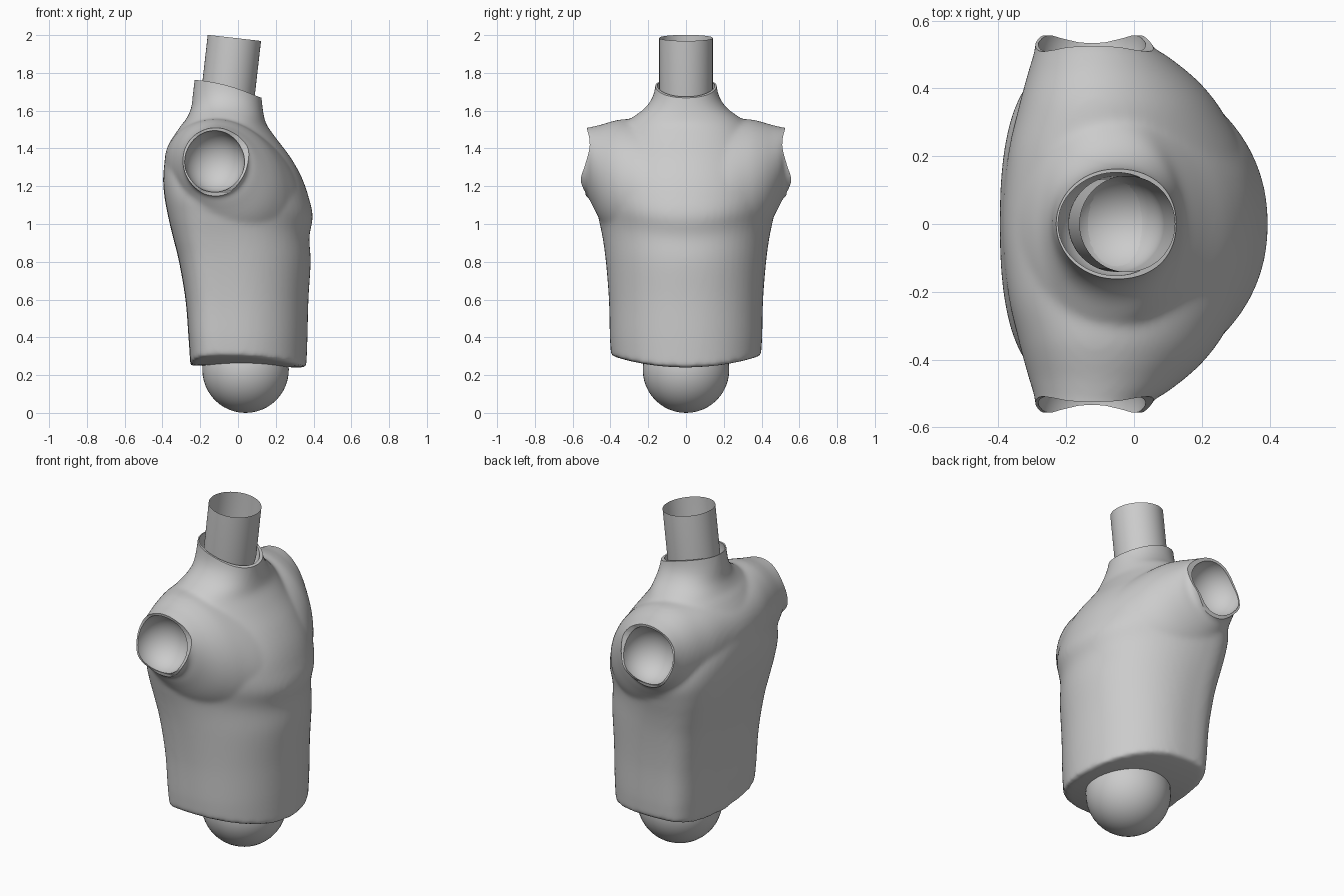
import bpy, bmesh, math
from mathutils import Vector, Matrix

cube = bpy.data.objects.get("Cube")
if cube:
    bpy.data.objects.remove(cube, do_unlink=True)

grey = bpy.data.materials.new("plain_grey")
grey.use_nodes = True
COLOUR = (0.6, 0.6, 0.6, 1)
grey.diffuse_color = COLOUR
grey.node_tree.nodes["Principled BSDF"].inputs["Base Color"].default_value = COLOUR


def make(name, bm, helper=False):
    bmesh.ops.recalc_face_normals(bm, faces=bm.faces)
    mesh = bpy.data.meshes.new(name)
    bm.to_mesh(mesh)
    bm.free()
    mesh.materials.append(grey)
    ob = bpy.data.objects.new(name, mesh)
    bpy.context.collection.objects.link(ob)
    if helper:
        ob.hide_render = True
        ob.hide_set(True)
    return ob


def smooth(ob, angle):
    bpy.ops.object.select_all(action="DESELECT")
    ob.select_set(True)
    bpy.context.view_layer.objects.active = ob
    bpy.ops.object.shade_smooth_by_angle(angle=math.radians(angle))


def spline(rows, steps):
    """Catmull-Rom interpolation of a list of tuples."""
    out = []
    for i in range(len(rows) - 1):
        a, b, c, d = (Vector(rows[min(max(i + k, 0), len(rows) - 1)]) for k in (-1, 0, 1, 2))
        for s in range(steps):
            t = s / steps
            out.append(b + (c - a) * (t / 2) + (a * 2 - b * 5 + c * 4 - d) * (t * t / 2)
                       + (b * 3 - a - c * 3 + d) * (t ** 3 / 2))
    return out + [Vector(rows[-1])]


def skin(bm, rings, cap=True):
    """Bridge rings of points; caps are strips joining mirrored points."""
    loops = [[bm.verts.new(p) for p in ring] for ring in rings]
    n = len(loops[0])
    for a, b in zip(loops, loops[1:]):
        for i in range(n):
            j = (i + 1) % n
            bm.faces.new((a[i], a[j], b[j], b[i]))
    if cap:
        for lp in (loops[0], loops[-1]):
            h = n // 2
            for i in range(-h // 2, h // 2):
                quad = [lp[i % n], lp[(i + 1) % n], lp[(h - i - 1) % n], lp[(h - i) % n]]
                quad = list(dict.fromkeys(quad))
                if len(quad) > 2:
                    bm.faces.new(quad)


def power(v, n):
    return math.copysign(abs(v) ** (2 / n), v)


SIDES = 64
ANGLES = [math.tau * i / SIDES for i in range(SIDES)]

# Torso sections: height, back, front, widest x, half width, back squareness
SECTIONS = [
    (.25, -.252, .362, -.02, .397, 4), (.4, -.262, .368, -.02, .403, 4),
    (.6, -.278, .373, -.03, .408, 3.9), (.8, -.312, .385, -.06, .424, 3.6),
    (.93, -.344, .378, -.09, .442, 3.4), (1.04, -.37, .396, -.11, .465, 3.2),
    (1.15, -.39, .372, -.12, .488, 2.9), (1.25, -.396, .336, -.125, .475, 2.5),
    (1.35, -.383, .28, -.12, .43, 2.1), (1.45, -.347, .205, -.12, .38, 2),
    (1.52, -.303, .155, -.11, .335, 2), (1.56, -.272, .14, -.09, .29, 2),
    (1.62, -.247, .13, -.07, .212, 2), (1.7, -.238, .123, -.06, .168, 2),
    (1.85, -.22, .115, -.055, .155, 2)]

bm = bmesh.new()
rings = []
for z, back, front, mid, w, square in spline(SECTIONS, 5):
    ring = []
    hem = max(0, 1 - (z - .25) / .15)
    for a in ANGLES:
        n = 2.1 if math.cos(a) > 0 else square
        c, s = power(math.cos(a), n), power(math.sin(a), n)
        x = mid + c * (front - mid if c > 0 else mid - back)
        lift = hem * (.055 * s * s - .01 * max(0, c))
        # chest fold sweeps upwards towards the arms
        lift += .09 * s * s * max(0, c) * math.exp(-((z - .98) / .14) ** 2)
        ring.append((x, s * w, z + lift))
    rings.append(ring)
skin(bm, rings)

# Chest running out to both shoulders: distance out, back, front, centre z, half height, lean
CHEST = [(0, -.39, .38, 1.2, .325, .12), (.2, -.373, .332, 1.212, .325, .11),
         (.33, -.344, .262, 1.233, .312, .08), (.4, -.326, .21, 1.25, .285, .06),
         (.45, -.312, .158, 1.27, .253, .04), (.5, -.297, .093, 1.31, .204, .015),
         (.53, -.291, .05, 1.33, .179, 0), (.62, -.29, .043, 1.331, .176, 0)]
MIRRORED = [(-row[0], *row[1:]) for row in CHEST[:0:-1]]
skin(bm, [[((back + front) / 2 + (front - back) / 2 * math.cos(a), y,
            cz + rz * math.sin(a) - lean * math.cos(a)) for a in ANGLES]
          for y, back, front, cz, rz, lean in spline(MIRRORED + CHEST, 4)])
torso = make("torso", bm)

remesh = torso.modifiers.new("blend", "REMESH")
remesh.mode = "VOXEL"
remesh.voxel_size = .012
relax = torso.modifiers.new("relax", "SMOOTH")
relax.factor = .5
relax.iterations = 14


def cut(name, bm):
    mod = torso.modifiers.new(name, "BOOLEAN")
    mod.operation = "DIFFERENCE"
    mod.solver = "EXACT"
    mod.object = make(name, bm, True)


def ball(centre, radii, tilt=0):
    bm = bmesh.new()
    bmesh.ops.create_uvsphere(bm, u_segments=48, v_segments=24, radius=1)
    bm.transform(Matrix.Translation(centre) @ Matrix.Rotation(tilt, 4, "Y")
                 @ Matrix.Diagonal((*radii, 1)))
    return bm


def prism(lower, upper):
    """Solid between two matching outlines."""
    bm = bmesh.new()
    ends = [[bm.verts.new(p) for p in outline] for outline in (lower, upper)]
    for end in ends:
        bm.faces.new(end)
    for i in range(len(lower)):
        j = (i + 1) % len(lower)
        bm.faces.new((ends[0][i], ends[0][j], ends[1][j], ends[1][i]))
    return bm


# Wavy arm openings, then round sockets
RIM = [(1.02, .53), (1.15, .53), (1.19, .545), (1.24, .557), (1.31, .535),
       (1.4, .511), (1.46, .513), (1.51, .525), (1.62, .53)]
outline = [(y, z) for z, y in spline(RIM, 4)] + [(.8, 1.62), (.8, 1.02)]
for side, label in ((1, "left"), (-1, "right")):
    cut(label + "_arm_trim", prism(*[[(x, side * y, z) for y, z in outline] for x in (-.5, .3)]))
    cut(label + "_arm_socket", ball((-.124, side * .535, 1.332), (.159, .15, .163)))

# Curved, slanted collar top and its hollow
COLLAR = [(-.4, 1.768), (-.235, 1.763), (-.13, 1.75), (-.016, 1.721), (.127, 1.667), (.3, 1.6)]
outline = [tuple(p) for p in spline(COLLAR, 4)] + [(.3, 2), (-.4, 2)]
cut("collar_trim", prism(*[[(x, y, z) for x, z in outline] for y in (-.4, .4)]))
cut("collar_hollow", ball((-.056, 0, 1.722), (.173, .153, .16), math.radians(14.5)))

# Bake the torso
bpy.context.view_layer.update()
deps = bpy.context.evaluated_depsgraph_get()
baked = bpy.data.meshes.new_from_object(torso.evaluated_get(deps))
helpers = [mod.object for mod in torso.modifiers if mod.type == "BOOLEAN"]
torso.modifiers.clear()
torso.data = baked
for ob in helpers:
    bpy.data.objects.remove(ob, do_unlink=True)
smooth(torso, 40)

# Open neck tube with a rounded lower end
R, LENGTH = .142, .29
bm = bmesh.new()
profile = [(R * math.sin(t * math.pi / 24), -R * math.cos(t * math.pi / 24)) for t in range(1, 13)]
skin(bm, [[(r * math.cos(a), r * math.sin(a), h) for a in ANGLES]
          for r, h in profile + [(R, LENGTH)]], cap=False)
bmesh.ops.holes_fill(bm, edges=[e for e in bm.edges if e.is_boundary and e.verts[0].co.z < 0])
bm.transform(Matrix.Translation((-.052, 0, 1.697)) @ Matrix.Rotation(math.radians(6.5), 4, "Y"))
smooth(make("neck", bm), 60)

# Waist ball
smooth(make("waist_ball", ball((.04, 0, .229), (.229, .229, .229))), 60)
